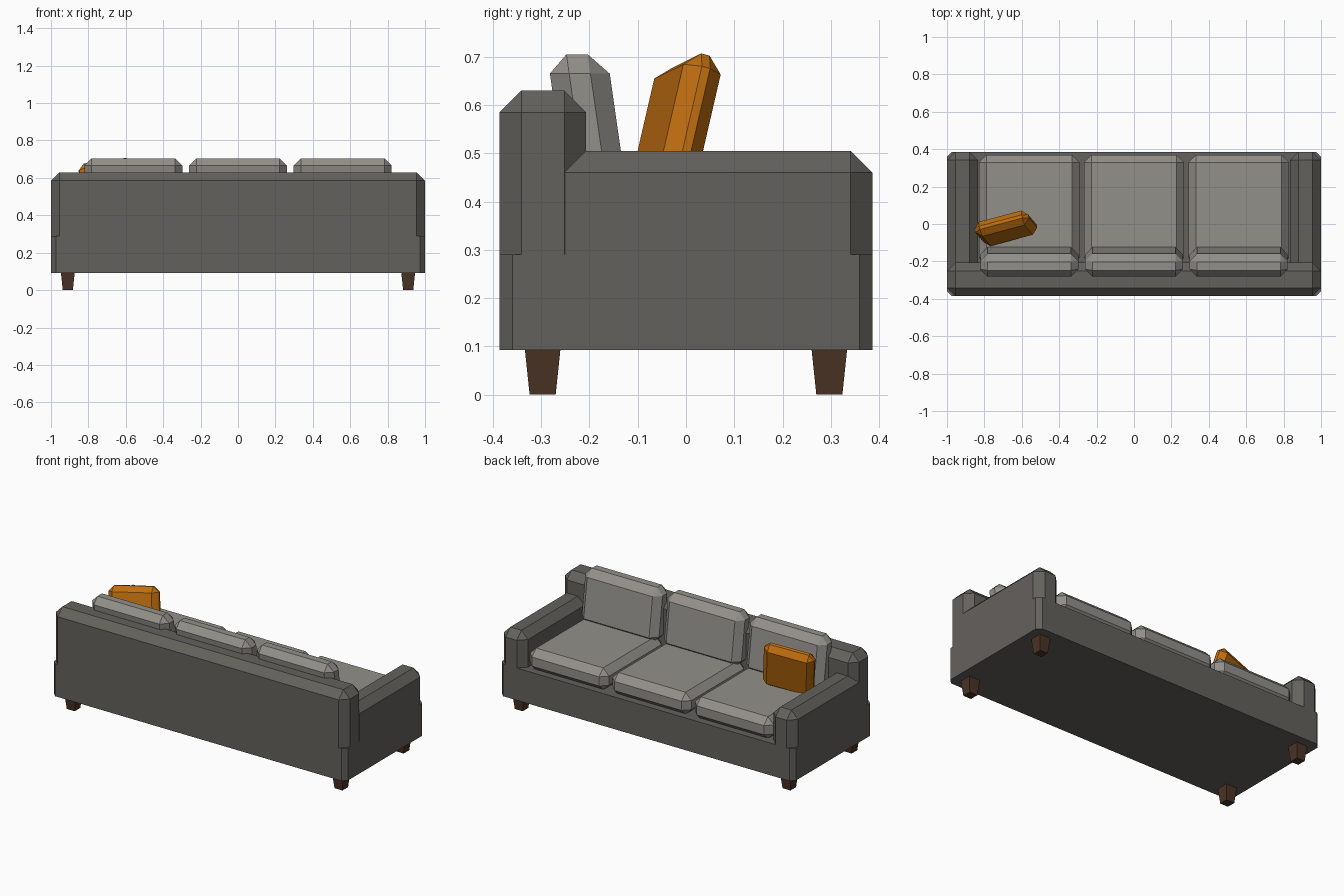
import bpy, bmesh
from mathutils import Matrix, Vector

if "Cube" in bpy.data.objects:
    bpy.data.objects.remove(bpy.data.objects["Cube"])


def material(name, rgb):
    m = bpy.data.materials.new(name)
    m.diffuse_color = (*rgb, 1)
    m.use_nodes = True
    m.node_tree.nodes["Principled BSDF"].inputs["Base Color"].default_value = m.diffuse_color
    return m


FRAME = material("dark grey fabric", (0.127, 0.12, 0.108))
CUSHION = material("light grey fabric", (0.29, 0.278, 0.255))
ORANGE = material("orange fabric", (0.53, 0.158, 0.005))
WOOD = material("dark wood", (0.07, 0.034, 0.018))


def block(name, lo, hi, bevel, mat, sharp=(), matrix=None, taper=1.0):
    """Chamfered box; edges lying on the sides in `sharp` (axis, sign) stay sharp."""
    lo, hi = Vector(lo), Vector(hi)
    mid, size = (lo + hi) / 2, hi - lo
    bm = bmesh.new()
    bmesh.ops.create_cube(bm, size=1)
    for v in bm.verts:
        if v.co.z < 0:
            v.co.x *= taper
            v.co.y *= taper
        v.co = Vector(c * s for c, s in zip(v.co, size)) + mid
    if bevel:
        def on_sharp(e):
            return any(all((v.co[a] - mid[a]) * s > 0 for v in e.verts) for a, s in sharp)
        edges = [e for e in bm.edges if not on_sharp(e)]
        bmesh.ops.bevel(bm, geom=edges, offset=bevel, offset_type='OFFSET',
                        segments=1, profile=0.5, affect='EDGES')
    if matrix:
        bm.transform(matrix)
    bmesh.ops.recalc_face_normals(bm, faces=bm.faces[:])
    me = bpy.data.meshes.new(name)
    bm.to_mesh(me)
    bm.free()
    me.materials.append(mat)
    ob = bpy.data.objects.new(name, me)
    bpy.context.collection.objects.link(ob)
    return ob


# Frame: base, backrest and two arms
Y = 0.386
block("base", (-1, -Y, 0.092), (1, Y, 0.29), 0.027, FRAME, [(2, 1), (2, -1)])
block("backrest", (-1, -Y, 0.29), (1, -0.207, 0.63), 0.045, FRAME, [(2, -1)])
for side, x in (("left", -1), ("right", 0.835)):
    block(side + "_arm", (x, -0.251, 0.29), (x + 0.165, Y, 0.505), 0.045, FRAME,
          [(2, -1), (1, -1)])

# Three seat cushions and three leaning back cushions
lean = Matrix.Identity(4)
lean[1][2] = -0.144              # shear y by height
lean[1][3] = 0.144 * 0.665
for i in (-1, 0, 1):
    x = 0.56 * i
    block("seat_cushion", (x - 0.268, -0.22, 0.28), (x + 0.268, 0.37, 0.416), 0.04, CUSHION)
    block("back_cushion", (x - 0.262, -0.282, 0.385), (x + 0.262, -0.158, 0.705), 0.04,
          CUSHION, matrix=lean)

# Loose tilted pillow
from math import radians
tilt = (Matrix.Translation((-0.685, -0.023, 0.546)) @ Matrix.Rotation(radians(13), 4, 'Z')
        @ Matrix.Rotation(radians(-15), 4, 'X') @ Matrix.Rotation(radians(-7.5), 4, 'Y'))
block("pillow", (-0.15, -0.041, -0.15), (0.15, 0.041, 0.15), 0.032, ORANGE, matrix=tilt)

# Tapered legs
for x in (-0.91, 0.91):
    for y in (-0.297, 0.297):
        block("leg", (x - 0.037, y - 0.037, 0), (x + 0.037, y + 0.037, 0.095), 0, WOOD, taper=0.73)
